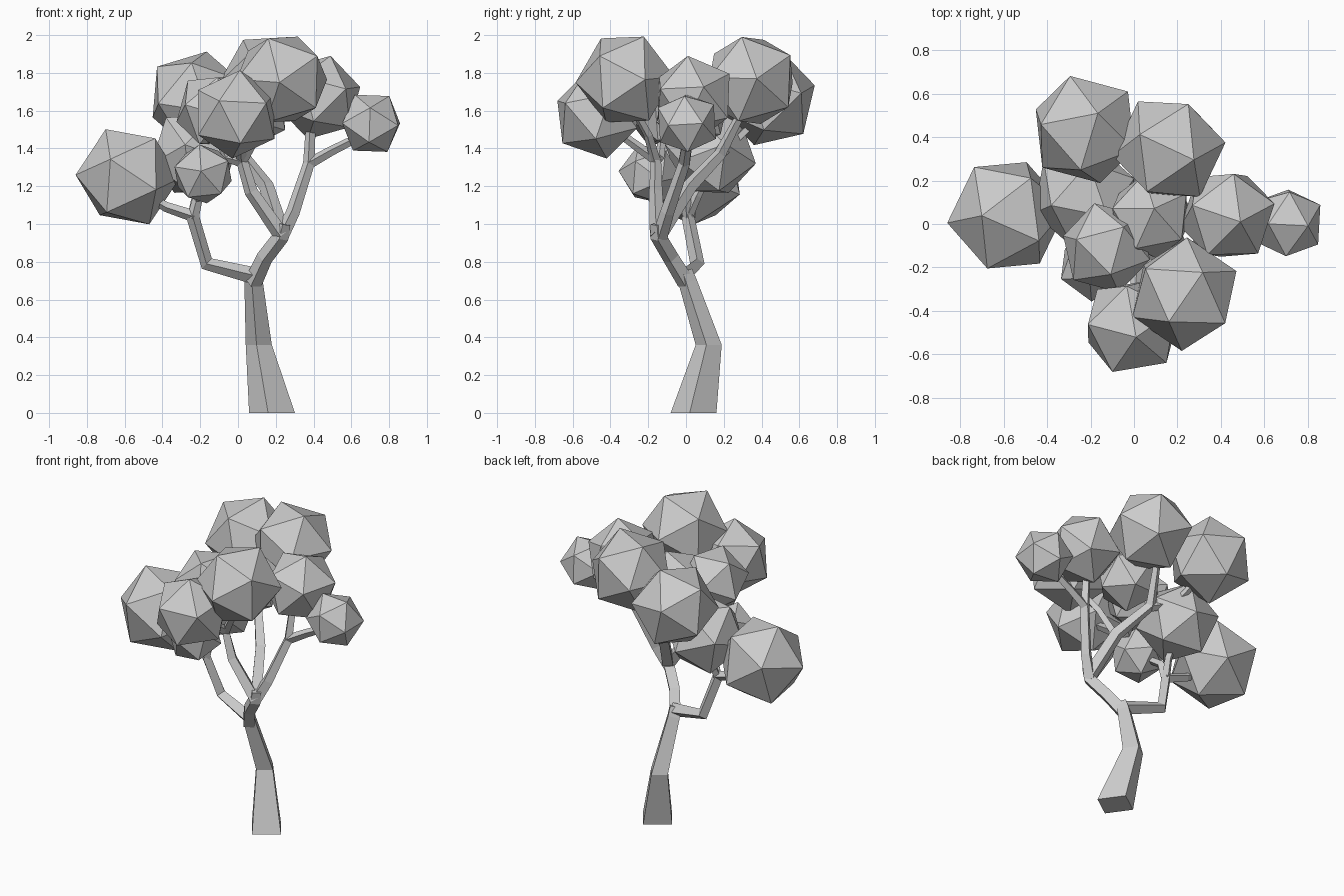
import bpy, bmesh, math
from mathutils import Vector, Matrix

UP = Vector((0, 0, 1))


def finish(bm, name):
    bmesh.ops.recalc_face_normals(bm, faces=bm.faces)
    me = bpy.data.meshes.new(name)
    bm.to_mesh(me)
    bm.free()
    ob = bpy.data.objects.new(name, me)
    bpy.context.collection.objects.link(ob)
    return ob


def limb(name, nodes, flat_base=False):
    """Four-sided tapered tube through nodes (x, y, z, radius)."""
    pts = [Vector(n[:3]) for n in nodes]
    bm = bmesh.new()
    rings = []
    t_prev = UP
    u = Vector((math.cos(-0.17), math.sin(-0.17), 0))
    for i, p in enumerate(pts):
        a = (p - pts[i - 1]).normalized() if i > 0 else Vector()
        b = (pts[i + 1] - p).normalized() if i < len(pts) - 1 else Vector()
        t = UP if flat_base and i < 2 else (a + b).normalized()
        u = t_prev.rotation_difference(t) @ u
        w = t.cross(u)
        r = nodes[i][3]
        rings.append([bm.verts.new(p + r * d) for d in (u, w, -u, -w)])
        t_prev = t
    for lo, hi in zip(rings, rings[1:]):
        for k in range(4):
            bm.faces.new((lo[k], lo[(k + 1) % 4], hi[(k + 1) % 4], hi[k]))
    bm.faces.new(rings[0][::-1])
    bm.faces.new(rings[-1])
    return finish(bm, name)


def leaf_ball(name, c, r, p, q):
    """Icosahedron with one corner towards p and a neighbouring one towards q."""
    z = Vector(p).normalized()
    x = Vector(q)
    x = (x - z * x.dot(z)).normalized()
    rot = Matrix((x, z.cross(x), z)).transposed().to_4x4()
    bm = bmesh.new()
    bmesh.ops.create_icosphere(bm, subdivisions=1, radius=r,
                               matrix=Matrix.Translation(c) @ rot)
    return finish(bm, name)


# Trunk
limb("trunk", [(.18, .04, 0, .123), (.11, .12, .36, .07),
               (.083, .01, .69, .05), (.085, -.01, .75, .045)], True)

# Left limb and its twigs
limb("left_limb", [(.09, -.01, .725, .045), (-.165, .06, .79, .038),
                   (-.24, .01, 1.04, .034)])
limb("left_outer_twig", [(-.23, .01, 1.04, .032), (-.38, .03, 1.09, .027), (-.5, .04, 1.16, .02)])
limb("left_inner_twig", [(-.24, .01, 1.03, .032), (-.215, .0, 1.13, .027), (-.2, -.15, 1.24, .02)])
limb("left_back_twig", [(-.24, .01, 1.04, .028), (-.22, .06, 1.15, .024), (-.23, .13, 1.3, .02)])

# Right limb and the branches from its fork
limb("right_limb", [(.08, 0, .69, .048), (.14, -.08, .82, .044),
                    (.225, -.145, .93, .044), (.24, -.15, 1.0, .038)])
limb("right_branch", [(.225, -.14, .93, .042), (.29, -.1, 1.06, .037),
                      (.375, -.01, 1.32, .031), (.385, .02, 1.52, .026)])
limb("right_outer_twig", [(.375, -.01, 1.32, .03), (.5, 0, 1.39, .026), (.66, .01, 1.47, .022)])
limb("front_branch", [(.23, -.15, .94, .042), (.07, -.16, 1.17, .036),
                      (.02, -.16, 1.34, .031), (0, -.38, 1.5, .022)])
limb("front_inner_twig", [(.02, -.16, 1.33, .03), (-.06, -.14, 1.35, .025), (-.12, -.12, 1.5, .02)])
limb("front_upper_twig", [(.02, -.16, 1.33, .028), (.1, -.2, 1.47, .024), (.2, -.3, 1.65, .02)])
limb("back_branch", [(.23, -.14, .95, .045), (.15, .02, 1.2, .04),
                     (.02, .18, 1.37, .033), (.07, .3, 1.6, .022)])
limb("back_outer_twig", [(.02, .18, 1.36, .028), (-.13, .24, 1.42, .024), (-.19, .37, 1.55, .02)])

# Leaf clusters: name, centre, radius, corner direction, neighbour direction
clusters = [
    ("left", (-.585, .04, 1.25), .277, (-.275, -.035, .01), (-.105, 0, .257)),
    ("right_small", (.705, .005, 1.533), .174, (.147, .08, 0), (.147, -.083, -.01)),
    ("right", (.43, .04, 1.67), .23, (.06, -.03, .22), (.03, .21, .128)),
    ("back_right", (.161, .345, 1.76), .262, (.12, -.052, .24), (-.127, .064, .22)),
    ("back_left", (-.225, .435, 1.665), .265, (-.07, .25, .07), (.055, .077, .24)),
    ("front_right", (.232, -.323, 1.765), .262, (.012, .253, .015), (.237, .115, .0)),
    ("front", (-.01, -.47, 1.58), .24, (.16, -.17, .06), (.03, -.06, .225)),
    ("inner_front", (-.126, -.11, 1.6), .215, (.055, -.2, -.03), (.18, -.06, .05)),
    ("inner", (.075, .035, 1.6), .205, (-.03, .19, .06), (-.16, .06, .1)),
    ("front_small", (-.185, -.19, 1.265), .168, (-.01, -.165, .015), (-.02, -.07, .155)),
    ("inner_left", (-.23, .13, 1.37), .25, (.05, .24, -.05), (-.2, .1, .05)),
]
for name, c, r, p, q in clusters:
    leaf_ball("leaves_" + name, c, r, p, q)
